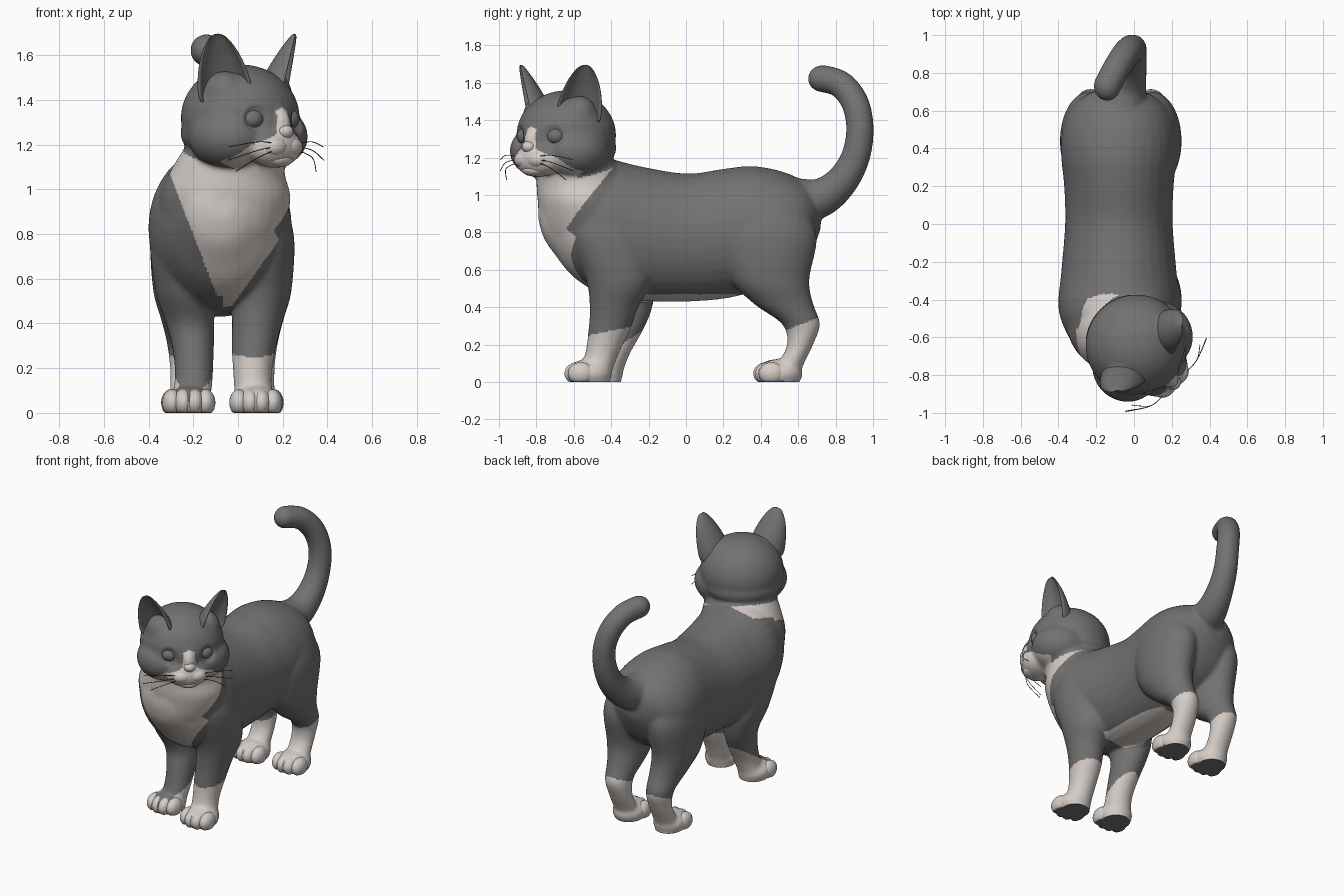
import bpy, bmesh, math
from mathutils import Vector, Matrix

if "Cube" in bpy.data.objects:
    bpy.data.objects.remove(bpy.data.objects["Cube"])

HEAD = Matrix.Translation((0.01, -0.64, 0)) @ Matrix.Rotation(math.radians(45), 4, 'Z')
HEAD_INV = HEAD.inverted()
MID = -0.07  # body centre line in x


def material(name, rgb):
    m = bpy.data.materials.new(name)
    m.diffuse_color = (*rgb, 1)
    m.use_nodes = True
    m.node_tree.nodes["Principled BSDF"].inputs["Base Color"].default_value = m.diffuse_color
    return m


CHARCOAL = material("charcoal fur", (0.172, 0.168, 0.168))
WHITE = material("white fur", (0.66, 0.605, 0.57))
WHISKER = material("dark whisker", (0.06, 0.06, 0.06))


def finish(bm, name, mats):
    bmesh.ops.recalc_face_normals(bm, faces=bm.faces)
    for f in bm.faces:
        f.smooth = True
    me = bpy.data.meshes.new(name)
    bm.to_mesh(me)
    bm.free()
    ob = bpy.data.objects.new(name, me)
    bpy.context.collection.objects.link(ob)
    for m in mats:
        me.materials.append(m)
    return ob


def ball(bm, c, r, mat=Matrix.Identity(4), seg=28):
    bmesh.ops.create_uvsphere(bm, u_segments=seg, v_segments=seg // 2, radius=1,
                              matrix=mat @ Matrix.Translation(c) @ Matrix.Diagonal((*r, 1)))


def spline(pts, n=6):
    """Catmull-Rom interpolation of number tuples."""
    out = []
    for i in range(len(pts) - 1):
        a, b, c, d = pts[max(i - 1, 0)], pts[i], pts[i + 1], pts[min(i + 2, len(pts) - 1)]
        for k in range(n):
            t = k / n
            out.append([0.5 * (2 * q + (r - p) * t + (2 * p - 5 * q + 4 * r - s) * t * t
                               + (3 * q - p - 3 * r + s) * t ** 3) for p, q, r, s in zip(a, b, c, d)])
    return out + [list(pts[-1])]


def bridge(bm, rings):
    rows = [[bm.verts.new(p) for p in ring] for ring in rings]
    n = len(rows[0])
    for a, b in zip(rows, rows[1:]):
        for i in range(n):
            bm.faces.new((a[i], a[(i + 1) % n], b[(i + 1) % n], b[i]))
    bm.faces.new(rows[0])
    bm.faces.new(rows[-1])


def loft(bm, sections, n=32):
    """sections: (centre, half axis, half axis)"""
    bridge(bm, [[c + u * math.cos(k * math.tau / n) + v * math.sin(k * math.tau / n)
                 for k in range(n)] for c, u, v in sections])


def limb(bm, pts):
    loft(bm, [(Vector(p[:3]), Vector((p[3], 0, 0)), Vector((0, p[4], 0))) for p in spline(pts)])


def lookup(table, x):
    for (x0, y0), (x1, y1) in zip(table, table[1:]):
        if x <= x1:
            return y0 + (y1 - y0) * max(0, x - x0) / (x1 - x0)
    return table[-1][1]


# ---- body, head, legs and tail, fused into one skin ----
bm = bmesh.new()
torso = [  # y, bottom, top, half width
    (-0.79, 0.87, 1.00, 0.06), (-0.76, 0.77, 1.06, 0.13), (-0.70, 0.68, 1.10, 0.19),
    (-0.60, 0.56, 1.17, 0.265), (-0.45, 0.47, 1.20, 0.32), (-0.25, 0.435, 1.155, 0.305),
    (0.0, 0.43, 1.115, 0.285), (0.20, 0.445, 1.14, 0.29), (0.35, 0.48, 1.155, 0.305),
    (0.50, 0.53, 1.13, 0.30), (0.62, 0.62, 1.08, 0.25), (0.69, 0.74, 1.02, 0.16), (0.72, 0.82, 0.95, 0.07)]
loft(bm, [(Vector((MID - 0.01, y, (lo + hi) / 2)), Vector((w, 0, 0)), Vector((0, 0, (hi - lo) / 2)))
          for y, lo, hi, w in spline(torso)])
# neck
limb(bm, [(-0.075, -0.44, 0.58, 0.14, 0.12), (-0.075, -0.475, 0.76, 0.26, 0.265), (-0.06, -0.53, 0.95, 0.295, 0.26),
          (-0.05, -0.55, 1.07, 0.26, 0.25), (-0.01, -0.60, 1.2, 0.22, 0.2)])
# skull, cheeks, back of head and muzzle base
ball(bm, (0, 0, 1.32), (0.27, 0.266, 0.24), HEAD)
ball(bm, (0, 0.045, 1.25), (0.25, 0.225, 0.13), HEAD)
for s in (-1, 1):
    ball(bm, (s * 0.125, -0.05, 1.235), (0.175, 0.185, 0.145), HEAD)
    ball(bm, (s * 0.15, -0.045, 1.42), (0.09, 0.10, 0.11), HEAD)
ball(bm, (0, -0.215, 1.19), (0.145, 0.10, 0.095), HEAD)
ball(bm, (0, -0.25, 1.285), (0.047, 0.055, 0.085), HEAD)
# front legs
limb(bm, [(0.10, -0.42, 0.95, 0.09, 0.14), (0.11, -0.42, 0.80, 0.14, 0.20), (0.105, -0.36, 0.55, 0.135, 0.175),
          (0.085, -0.385, 0.40, 0.112, 0.13), (0.07, -0.41, 0.28, 0.098, 0.112),
          (0.065, -0.45, 0.15, 0.085, 0.09), (0.075, -0.49, 0.04, 0.09, 0.09), (0.075, -0.50, -0.03, 0.09, 0.09)])
limb(bm, [(-0.25, -0.42, 0.95, 0.09, 0.14), (-0.255, -0.40, 0.80, 0.14, 0.20), (-0.24, -0.34, 0.55, 0.13, 0.175),
          (-0.215, -0.31, 0.40, 0.108, 0.13), (-0.20, -0.34, 0.28, 0.092, 0.112),
          (-0.198, -0.39, 0.15, 0.085, 0.09), (-0.215, -0.43, 0.04, 0.09, 0.09), (-0.215, -0.44, -0.03, 0.09, 0.09)])
# hind legs
hind = [(0.10, 0.45, 0.95, 0.10, 0.17), (0.10, 0.44, 0.78, 0.15, 0.26), (0.105, 0.45, 0.55, 0.135, 0.21),
        (0.095, 0.52, 0.42, 0.11, 0.16), (0.09, 0.615, 0.31, 0.088, 0.102), (0.085, 0.61, 0.20, 0.08, 0.07),
        (0.085, 0.56, 0.10, 0.08, 0.072), (0.085, 0.52, 0.03, 0.085, 0.085), (0.085, 0.52, -0.03, 0.085, 0.085)]
limb(bm, hind)
limb(bm, [(2 * MID - p[0], *p[1:]) for p in hind])
# paw pads: centre x and toe y
PAWS = {"front_right": (0.08, -0.58), "front_left": (-0.22, -0.52),
        "hind_right": (0.085, 0.44), "hind_left": (-0.225, 0.43)}
for x, y in PAWS.values():
    ball(bm, (x, y + 0.06, 0.045), (0.11, 0.125, 0.078))
# tail
tail = spline([(-0.06, 0.60, 0.97, 0.12), (-0.04, 0.72, 0.985, 0.105), (-0.02, 0.83, 1.07, 0.088),
               (-0.01, 0.905, 1.20, 0.078), (-0.01, 0.93, 1.35, 0.074), (-0.04, 0.905, 1.49, 0.074),
               (-0.09, 0.83, 1.59, 0.073), (-0.14, 0.735, 1.622, 0.073)])
sections = []
for i, p in enumerate(tail):
    t = Vector(tail[min(i + 1, len(tail) - 1)][:3]) - Vector(tail[max(i - 1, 0)][:3])
    v = t.cross(Vector((1, 0, 0))).normalized()
    sections.append((Vector(p[:3]), v.cross(t).normalized() * p[3], v * p[3]))
loft(bm, sections)
ball(bm, (-0.142, 0.73, 1.622), (0.073, 0.08, 0.073))

raw = finish(bm, "cat_raw", [])
re = raw.modifiers.new("fuse", 'REMESH')
re.mode, re.voxel_size = 'VOXEL', 0.009
sm = raw.modifiers.new("soften", 'SMOOTH')
sm.factor, sm.iterations = 0.5, 24
dg = bpy.context.evaluated_depsgraph_get()
skin = bpy.data.meshes.new_from_object(raw.evaluated_get(dg))
bpy.data.objects.remove(raw)
body = bpy.data.objects.new("body", skin)
bpy.context.collection.objects.link(body)
skin.materials.clear()
skin.materials.append(CHARCOAL)
skin.materials.append(WHITE)

# flat soles and shallow eye sockets
for v in skin.vertices:
    v.co.z = max(v.co.z, 0)
    q = HEAD_INV @ v.co
    d = (Vector((abs(q.x), q.y, q.z)) - Vector((0.13, -0.238, 1.315))).length
    if d < 0.065:
        q.y += 0.022 * (1 - (d / 0.065) ** 2)
        v.co = HEAD @ q

BLAZE = [(1.08, 0.27), (1.15, 0.205), (1.2, 0.155), (1.22, 0.11), (1.25, 0.05), (1.35, 0.035), (1.37, 0)]
BIB = [(0.45, -0.45), (0.7, -0.5), (0.82, -0.64), (0.95, -0.55), (1.17, -0.37)]


def is_white(p, n):
    x, y, z = p
    q = HEAD_INV @ p
    if z < 0.008 and n.z < -0.5:
        return False                                    # soles
    if z < 0.4:                                         # socks
        if y < 0:
            return z < (0.27 + 0.2 * (y + 0.42) if x > MID else 0.12 + 0.65 * (y + 0.47))
        return z < (0.31 if x > MID else 0.27) + 0.4 * (y - 0.62)
    if z < 0.47 and n.z < -0.65 and -0.25 < y < 0.27:
        return abs(x - MID) < 0.17                      # belly
    if y > -0.33 or z < 0.45:
        return False
    if z > 1.08 + 0.27 * max(0, q.y + 0.14):            # face
        return q.y < -0.1 and abs(q.x) < lookup(BLAZE, z)
    edge = 0.46 + max(0, (MID - x) * 2.6, (x + 0.04) * 1.4)
    if x < MID and y > -0.55 and z < 1.1 + 0.25 * (y + 0.55):
        return False
    return z > edge and y < lookup(BIB, z)              # bib and collar


for f in skin.polygons:
    f.use_smooth = True
    f.material_index = int(is_white(f.center, f.normal))

# ---- toes ----
for name, (x, y) in PAWS.items():
    bm = bmesh.new()
    for k in (-1.5, -0.5, 0.5, 1.5):
        ball(bm, (x + k * 0.05, y + (0.018 if abs(k) > 1 else 0), 0.046), (0.044, 0.07, 0.06), seg=24)
    for v in bm.verts:
        v.co.z = max(v.co.z, 0)
    toes = finish(bm, name + "_toes", [WHITE, CHARCOAL])
    for f in toes.data.polygons:
        f.material_index = int(f.center.z < 0.004)

# ---- ears: cupped crescent sections rising to a tip ----
for side, s in (("left", 1), ("right", -1)):
    bm = bmesh.new()
    opening = Vector((0.64 * s, -0.77, 0))
    width = Vector((0.77 * s, 0.64, 0))
    rings = []
    for z, a, b in ((1.36, 0.135, 0.15), (1.45, 0.128, 0.135), (1.53, 0.115, 0.105), (1.60, 0.092, 0.075),
                    (1.655, 0.062, 0.045), (1.698, 0.025, 0.02)):
        t = (z - 1.38) / 0.3
        c = Vector((s * (0.175 + 0.07 * t), -0.095 - 0.012 * t, z))
        arc = [k * math.pi / 10 for k in range(11)]
        ring = [c + width * a * math.cos(h) - opening * b * math.sin(h) for h in arc]
        ring += [c + width * a * 0.84 * math.cos(h) - opening * b * 0.75 * math.sin(h) for h in reversed(arc)]
        rings.append([HEAD @ p for p in ring])
    bridge(bm, rings)
    ear = finish(bm, side + "_ear", [CHARCOAL])
    sub = ear.modifiers.new("round", 'SUBSURF')
    sub.levels = sub.render_levels = 2

# ---- eyes, nose, whisker pads and chin ----
for side, s in (("left", 1), ("right", -1)):
    bm = bmesh.new()
    ball(bm, (s * 0.113, -0.19, 1.315), (0.052, 0.05, 0.046), HEAD)
    finish(bm, side + "_eye", [CHARCOAL])
    bm = bmesh.new()
    ball(bm, (s * 0.045, -0.262, 1.19), (0.07, 0.055, 0.048), HEAD)
    finish(bm, side + "_whisker_pad", [WHITE])
    # whiskers
    cu = bpy.data.curves.new(side + "_whiskers", 'CURVE')
    cu.dimensions, cu.bevel_depth, cu.bevel_resolution = '3D', 0.002, 1
    for z0, tx, tz in ((1.205, 0.285, 1.19), (1.19, 0.29, 1.13), (1.175, 0.24, 1.08)):
        pts = spline([(s * 0.07, -0.29, z0), (s * 0.17, -0.285, (z0 + tz) / 2 + 0.015),
                      (s * tx, -0.24 if s > 0 else -0.21, tz)], 5)
        sp = cu.splines.new('POLY')
        sp.points.add(len(pts) - 1)
        for pt, p in zip(sp.points, pts):
            pt.co = (*(HEAD @ Vector(p)), 1)
    cu.materials.append(WHISKER)
    bpy.context.collection.objects.link(bpy.data.objects.new(side + "_whiskers", cu))
for name, c, r in (("nose", (0, -0.285, 1.258), (0.038, 0.035, 0.032)),
                   ("chin", (0, -0.25, 1.135), (0.07, 0.05, 0.035))):
    bm = bmesh.new()
    ball(bm, c, r, HEAD)
    finish(bm, name, [WHITE])
